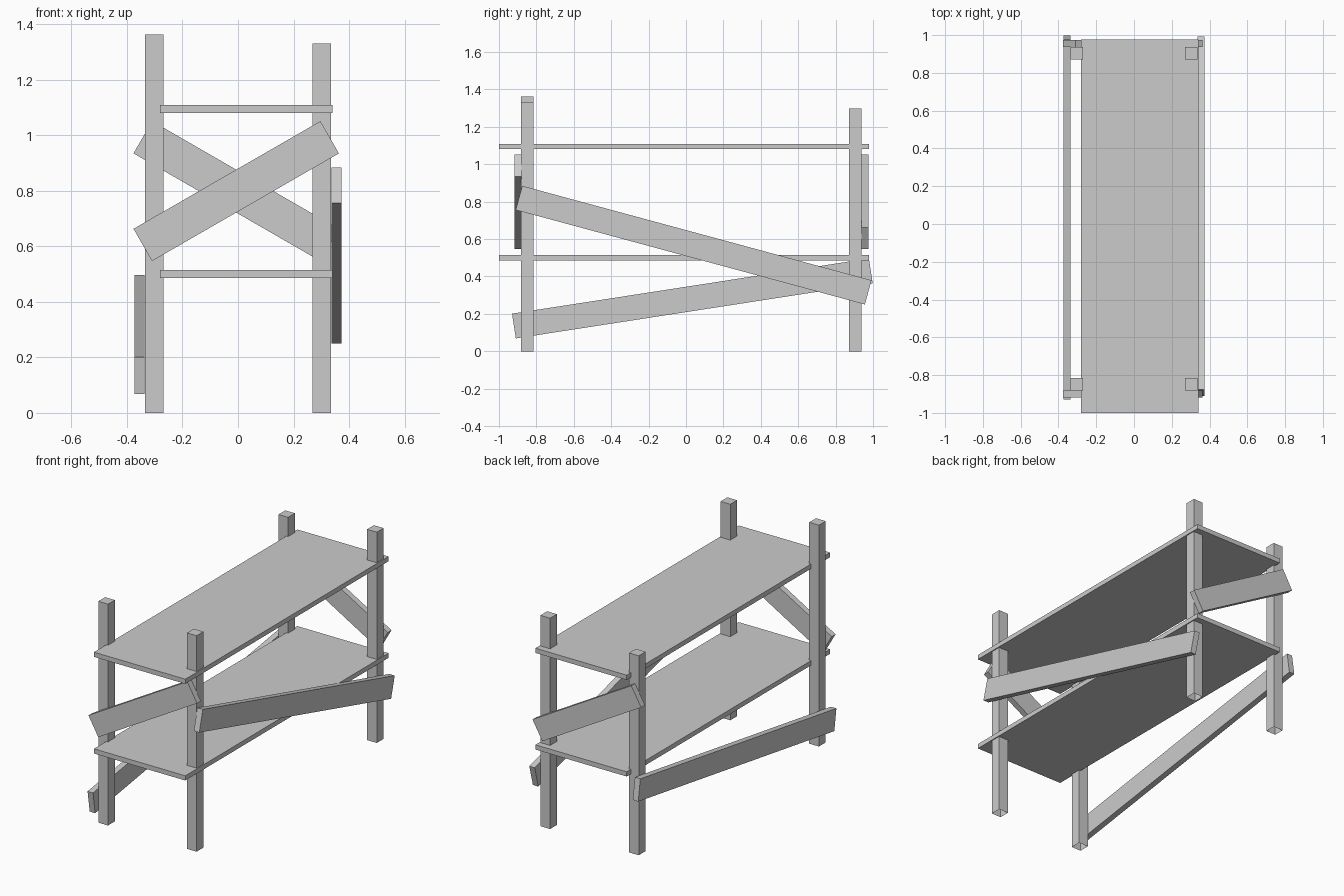
import bpy, bmesh
from math import atan2, hypot
from mathutils import Matrix, Vector

if "Cube" in bpy.data.objects:
    bpy.data.objects.remove(bpy.data.objects["Cube"])


def box(name, size, centre, rot=None, open_bottom=False):
    bm = bmesh.new()
    bmesh.ops.create_cube(bm, size=1)
    bmesh.ops.scale(bm, vec=size, verts=bm.verts)
    if open_bottom:
        bm.normal_update()
        low = [f for f in bm.faces if f.normal.z < -0.9]
        bmesh.ops.delete(bm, geom=low, context='FACES_ONLY')
    m = Matrix.Translation(Vector(centre))
    if rot:
        m = m @ rot
    bm.transform(m)
    mesh = bpy.data.meshes.new(name)
    bm.to_mesh(mesh)
    bm.free()
    ob = bpy.data.objects.new(name, mesh)
    bpy.context.collection.objects.link(ob)
    return ob


def brace(name, axis, offset, start, end, width=0.134, thick=0.037):
    """Plank from start to end (horizontal, z), lying flat at offset along axis."""
    du, dz = end[0] - start[0], end[1] - start[1]
    length, angle = hypot(du, dz), atan2(dz, du)
    u, z = (start[0] + end[0]) / 2, (start[1] + end[1]) / 2
    if axis == 'Y':
        box(name, (length, thick, width), (u, offset, z), Matrix.Rotation(-angle, 4, 'Y'))
    else:
        box(name, (thick, length, width), (offset, u, z), Matrix.Rotation(angle, 4, 'X'))


# Posts, each sawn to a different height
for name, x, y, h in (("front_left_post", -0.302, -0.848, 1.363),
                      ("front_right_post", 0.302, -0.848, 1.33),
                      ("back_right_post", 0.302, 0.905, 1.298),
                      ("back_left_post", -0.302, 0.905, 1.228)):
    box(name, (0.066, 0.066, h), (x, y, h / 2), open_bottom=True)

# Shelves
for name, z in (("lower_shelf", 0.50), ("upper_shelf", 1.095)):
    box(name, (0.622, 1.978, 0.029), (0.03, -0.011, z))

# Diagonal braces nailed outside the posts
brace("front_brace", 'Y', -0.899, (-0.343, 0.605), (0.33, 0.993))
brace("back_brace", 'Y', 0.956, (-0.343, 0.993), (0.33, 0.605))
brace("right_brace", 'X', 0.355, (-0.893, 0.82), (0.974, 0.315))
brace("left_brace", 'X', -0.355, (-0.92, 0.135), (0.988, 0.43))
